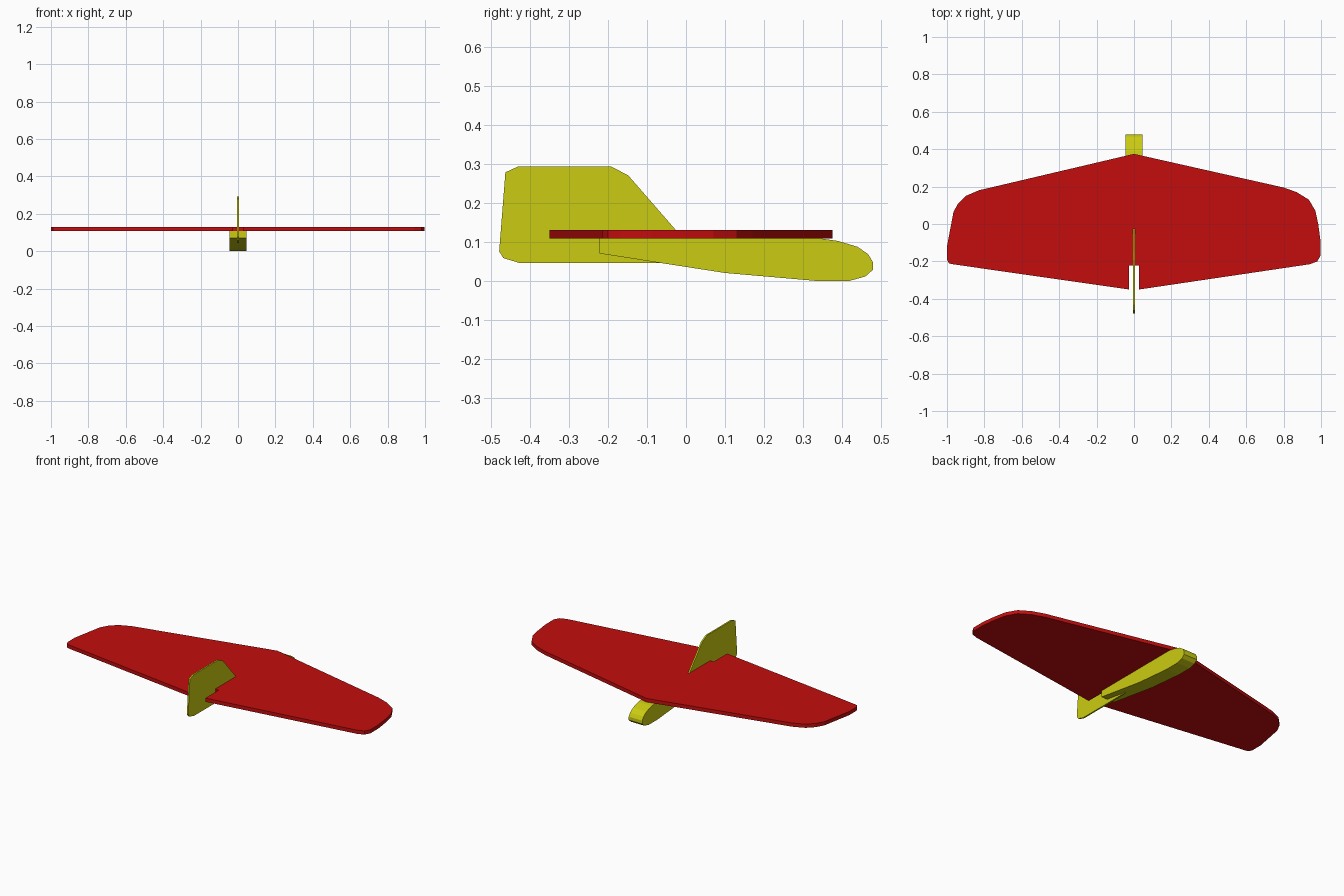
import bpy
import bmesh
from mathutils import Vector

cube = bpy.data.objects.get("Cube")
if cube:
    bpy.data.objects.remove(cube, do_unlink=True)


def make_material(name, rgb):
    mat = bpy.data.materials.new(name)
    mat.use_nodes = True
    color = (*rgb, 1.0)
    mat.diffuse_color = color
    mat.node_tree.nodes["Principled BSDF"].inputs["Base Color"].default_value = color
    return mat


def extrude_outline(name, points, thickness, mat):
    """Turn a planar outline into a flat board of the given thickness."""
    bm = bmesh.new()
    face = bm.faces.new([bm.verts.new(p) for p in points])
    result = bmesh.ops.extrude_face_region(bm, geom=[face])
    verts = [g for g in result["geom"] if isinstance(g, bmesh.types.BMVert)]
    bmesh.ops.translate(bm, verts=verts, vec=Vector(thickness))
    bmesh.ops.recalc_face_normals(bm, faces=bm.faces)
    mesh = bpy.data.meshes.new(name)
    bm.to_mesh(mesh)
    bm.free()
    mesh.materials.append(mat)
    obj = bpy.data.objects.new(name, mesh)
    bpy.context.collection.objects.link(obj)
    return obj


def side_board(name, profile, width, mat):
    points = [(-width / 2, y, z) for y, z in profile]
    return extrude_outline(name, points, (width, 0, 0), mat)


red = make_material("wing red", (0.55, 0.004, 0.004))
yellow = make_material("body yellow", (0.60, 0.60, 0.006))

# Wing: swept plank with rounded tips and a slot for the fin
wing_bottom, wing_top = 0.108, 0.13
left_edge = [(0, 0.375), (0.80, 0.195), (0.87, 0.17), (0.935, 0.13),
             (0.97, 0.07), (0.985, 0), (0.997, -0.09), (0.997, -0.17),
             (0.98, -0.20), (0.94, -0.215), (0.028, -0.35), (0.028, -0.222)]
right_edge = [(-0.028, -0.222), (-0.028, -0.35), (-0.97, -0.215),
              (-0.99, -0.21), (-1, -0.19), (-1, -0.12), (-0.965, 0.065),
              (-0.94, 0.11), (-0.90, 0.15), (-0.83, 0.18)]
extrude_outline("wing", [(x, y, wing_bottom) for x, y in left_edge + right_edge],
                (0, 0, wing_top - wing_bottom), red)

# Fuselage: tapered pod under the wing with a rounded nose
pod = [(-0.222, 0.109), (-0.222, 0.07), (0.10, 0.02), (0.33, 0), (0.42, 0),
       (0.46, 0.011), (0.479, 0.028), (0.479, 0.048), (0.467, 0.068),
       (0.44, 0.087), (0.39, 0.102), (0.34, 0.109)]
side_board("fuselage", pod, 0.09, yellow)

# Fin: thin upright board that reaches above and below the wing
fin = [(-0.479, 0.075), (-0.468, 0.058), (-0.425, 0.045), (-0.05, 0.045),
       (-0.026, 0.13), (-0.148, 0.27), (-0.192, 0.293), (-0.43, 0.293),
       (-0.463, 0.278)]
side_board("fin", fin, 0.009, yellow)
